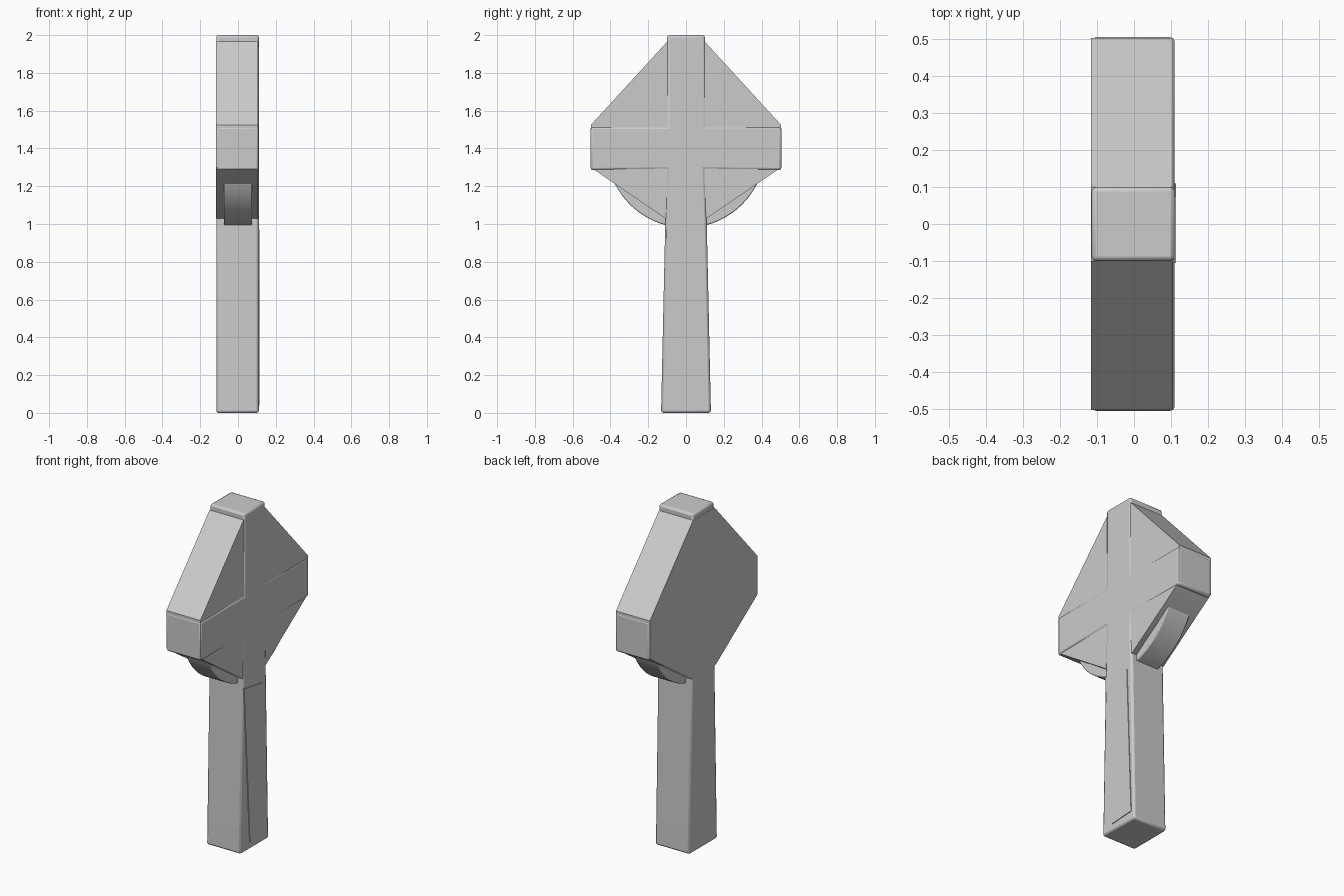
import bpy, bmesh, math

if "Cube" in bpy.data.objects:
    bpy.data.objects.remove(bpy.data.objects["Cube"])


def prism(name, outline, x0, x1, bevel=0.0):
    """Extrude a closed (y, z) outline along x from x0 to x1."""
    bm = bmesh.new()
    face = bm.faces.new([bm.verts.new((x0, y, z)) for y, z in outline])
    ext = bmesh.ops.extrude_face_region(bm, geom=[face])
    for v in ext["geom"]:
        if isinstance(v, bmesh.types.BMVert):
            v.co.x = x1
    bmesh.ops.recalc_face_normals(bm, faces=bm.faces[:])
    mesh = bpy.data.meshes.new(name)
    bm.to_mesh(mesh)
    bm.free()
    ob = bpy.data.objects.new(name, mesh)
    bpy.context.collection.objects.link(ob)
    if bevel:
        mod = ob.modifiers.new("worn_edges", "BEVEL")
        mod.width = bevel
        mod.segments = 2
        mod.limit_method = "ANGLE"
    bpy.ops.object.select_all(action="DESELECT")
    ob.select_set(True)
    bpy.context.view_layer.objects.active = ob
    bpy.ops.object.shade_smooth_by_angle(angle=math.radians(35))
    return ob


# Cross: tapered shaft with two slightly flared arms, mirrored about y = 0
half = [(0.132, 0.0), (0.11, 1.0), (0.10, 1.29), (0.505, 1.285),
        (0.505, 1.515), (0.10, 1.515), (0.10, 2.0)]
outline = half + [(-y, z) for y, z in reversed(half)]
prism("cross_body", outline, -0.115, 0.11, 0.012)

# Filled corners between the arms and the shaft, flush with the cross faces
half = [(0.11, 1.03), (0.48, 1.283), (0.503, 1.30), (0.503, 1.525), (0.10, 1.965)]
outline = half + [(-y, z) for y, z in reversed(half)]
prism("corner_webs", outline, -0.116, 0.106)

# Lower arcs of the ring, narrower than the cross, one each side
R_OUT, R_IN, CZ, N = 0.42, 0.32, 1.40, 14
angles = [math.radians(-76 + 62 * i / N) for i in range(N + 1)]
for side, label in ((1, "right"), (-1, "left")):
    arc = [(side * R_OUT * math.cos(a), CZ + R_OUT * math.sin(a)) for a in angles]
    arc += [(side * R_IN * math.cos(a), CZ + R_IN * math.sin(a)) for a in reversed(angles)]
    prism("ring_arc_" + label, arc, -0.075, 0.075, 0.006)

# Slightly raised worn panel on the shaft face
prism("shaft_panel", [(-0.05, 0.04), (0.11, 0.05), (0.075, 0.94), (-0.105, 0.97)],
      0.09, 0.114)
